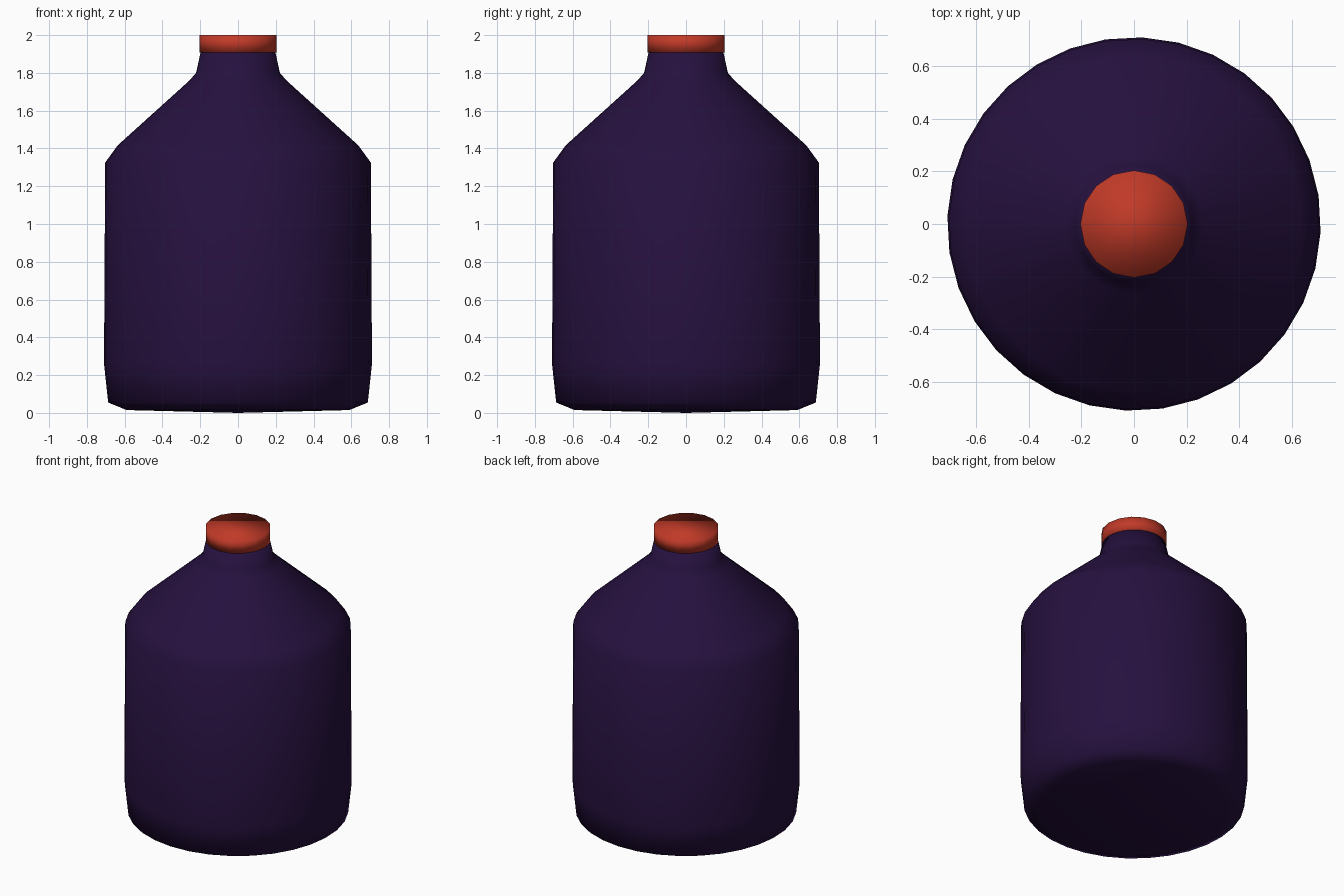
import bpy, math

if "Cube" in bpy.data.objects:
    bpy.data.objects.remove(bpy.data.objects["Cube"])


def material(name, rgb):
    m = bpy.data.materials.new(name)
    m.diffuse_color = (*rgb, 1.0)
    m.use_nodes = True
    m.node_tree.nodes["Principled BSDF"].inputs["Base Color"].default_value = m.diffuse_color
    return m


def lathe(name, profile, sides, mat, turn=0.0):
    """Revolve (radius, z) points around z; a zero radius makes a pole."""
    verts, rings, faces = [], [], []
    for r, z in profile:
        n = 1 if r == 0 else sides
        rings.append([len(verts) + i for i in range(n)])
        for i in range(n):
            a = turn + 2 * math.pi * i / sides
            verts.append((r * math.cos(a), r * math.sin(a), z))
    for lo, hi in zip(rings, rings[1:]):
        for i in range(sides):
            j = (i + 1) % sides
            if len(lo) == 1:
                faces.append((lo[0], hi[j], hi[i]))
            elif len(hi) == 1:
                faces.append((lo[i], lo[j], hi[0]))
            else:
                faces.append((lo[i], lo[j], hi[j], hi[i]))
    # close an open ring at the top with one flat face
    if len(rings[-1]) > 1:
        faces.append(tuple(rings[-1]))
    mesh = bpy.data.meshes.new(name)
    mesh.from_pydata(verts, [], faces)
    mesh.materials.append(mat)
    mesh.shade_smooth()
    ob = bpy.data.objects.new(name, mesh)
    bpy.context.collection.objects.link(ob)
    return ob


purple = material("dark purple", (0.0194, 0.0055, 0.050))
red = material("brick red", (0.53, 0.042, 0.021))

# Bottle: base, straight wall, sloping shoulder and neck
lathe("bottle_body", [
    (0, 0), (0.59, 0.015), (0.688, 0.055), (0.71, 0.26), (0.704, 1.325),
    (0.637, 1.417), (0.26, 1.757), (0.222, 1.80), (0.198, 1.91),
], 32, purple, math.radians(-2.5))

# Short cap sitting on the neck
lathe("bottle_cap", [(0, 1.909), (0.204, 1.909), (0.204, 2.0)], 16, red)
